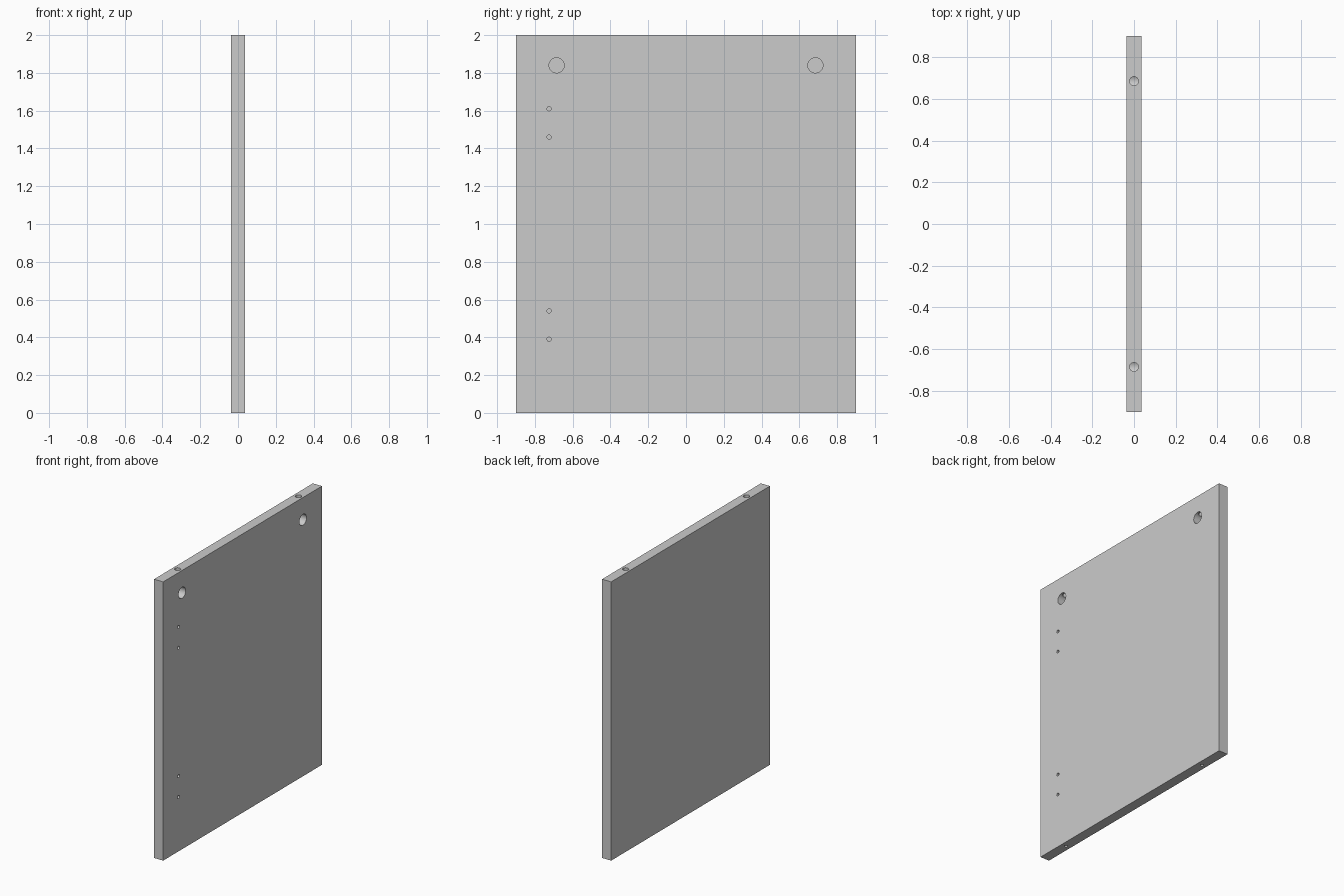
import bpy
from math import pi

if "Cube" in bpy.data.objects:
    bpy.data.objects.remove(bpy.data.objects["Cube"])

WIDTH, DEPTH, HEIGHT = 0.072, 1.8, 2.0
FACE = WIDTH / 2

# Flat cabinet side panel
bpy.ops.mesh.primitive_cube_add(size=1, location=(0, 0, HEIGHT / 2))
panel = bpy.context.object
panel.name = "side_panel"
panel.scale = (WIDTH, DEPTH, HEIGHT)
bpy.ops.object.transform_apply(location=True, rotation=False, scale=True)


def drill(name, start, end, radius, sides=32):
    """Cut a round hole along x or z between two points."""
    mid = [(a + b) / 2 for a, b in zip(start, end)]
    length = sum(abs(b - a) for a, b in zip(start, end))
    along_x = start[0] != end[0]
    bpy.ops.mesh.primitive_cylinder_add(
        vertices=sides, radius=radius, depth=length, location=mid,
        rotation=(0, pi / 2 if along_x else 0, 0))
    cutter = bpy.context.object
    cutter.name = name + "_cutter"
    cutter.hide_render = True
    mod = panel.modifiers.new(name, 'BOOLEAN')
    mod.operation = 'DIFFERENCE'
    mod.solver = 'EXACT'
    mod.object = cutter
    bpy.ops.object.select_all(action='DESELECT')
    panel.select_set(True)
    bpy.context.view_layer.objects.active = panel
    bpy.ops.object.modifier_apply(modifier=mod.name)
    bpy.data.objects.remove(cutter, do_unlink=True)


for y in (-0.685, 0.685):
    # Large blind fastener pocket in the right face
    drill("fastener_pocket", (-0.021, y, 1.84), (FACE + 0.05, y, 1.84), 0.04, 48)
    # Bolt hole from the top edge down into the pocket
    drill("bolt_hole", (0, y, 1.83), (0, y, HEIGHT + 0.05), 0.021)
    # Narrow dowel hole in the bottom edge
    drill("dowel_hole", (0, y, -0.05), (0, y, 0.1), 0.011, 24)

# Two pairs of small screw holes near the front of the right face
for z in (0.39, 0.54, 1.46, 1.61):
    drill("screw_hole", (-0.005, -0.725, z), (FACE + 0.05, -0.725, z), 0.011, 24)

bpy.ops.object.shade_smooth_by_angle()
